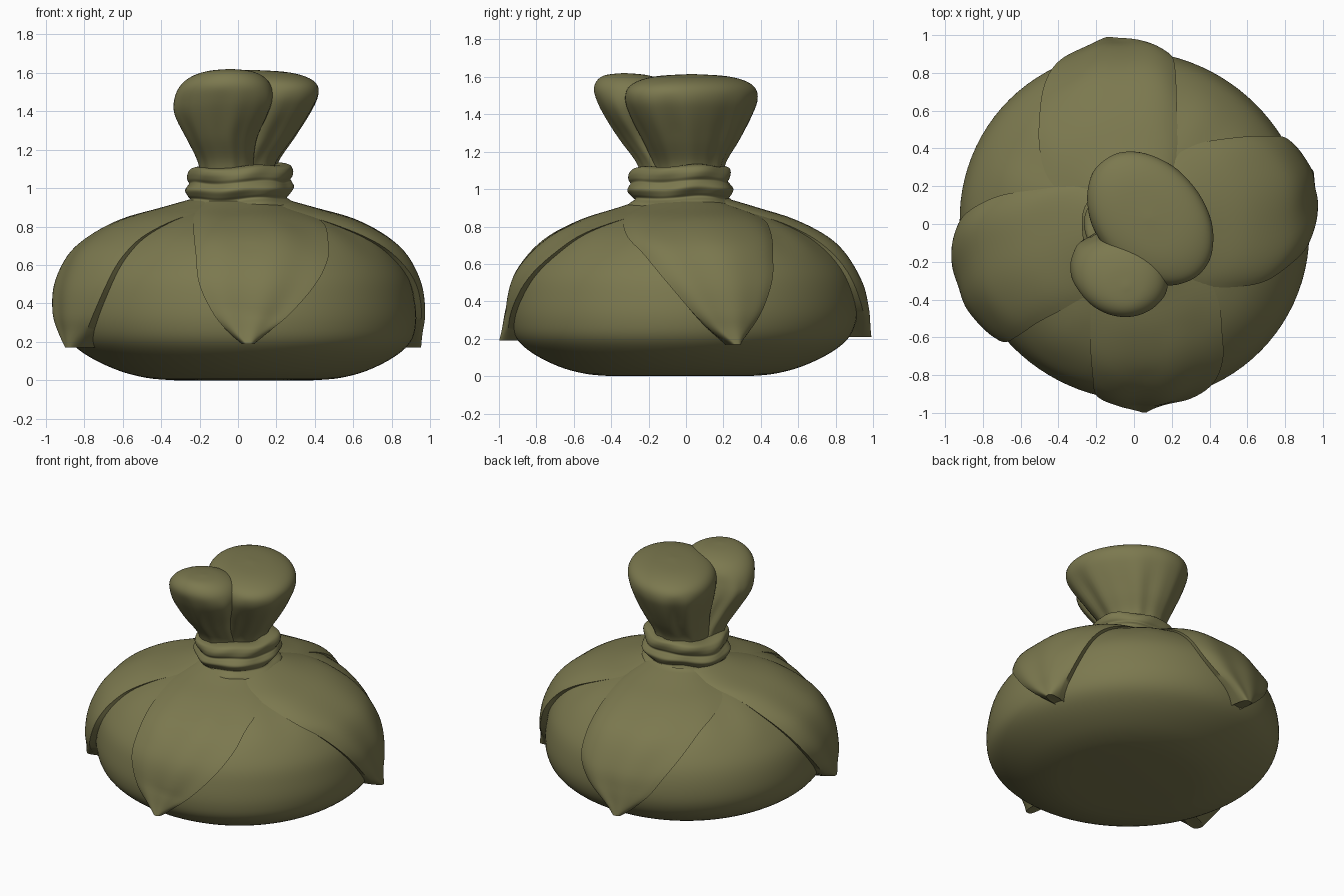
import bpy, bmesh, math

if "Cube" in bpy.data.objects:
    bpy.data.objects.remove(bpy.data.objects["Cube"])

cloth = bpy.data.materials.new("olive cloth")
cloth.diffuse_color = (0.2, 0.19, 0.078, 1)
cloth.use_nodes = True
cloth.node_tree.nodes["Principled BSDF"].inputs["Base Color"].default_value = cloth.diffuse_color


def spline(rows, n):
    """Catmull-Rom resampling of a table of rows, n steps per span."""
    out = []
    for i in range(len(rows) - 1):
        q = [rows[max(i - 1, 0)], rows[i], rows[i + 1], rows[min(i + 2, len(rows) - 1)]]
        for k in range(n):
            t = k / n
            out.append([0.5 * (2 * b + (c - a) * t + (2 * a - 5 * b + 4 * c - d) * t * t
                        + (3 * b - a - 3 * c + d) * t ** 3) for a, b, c, d in zip(*q)])
    return out + [list(rows[-1])]


def grid_object(name, rings, closed, angle=45):
    """Skin a list of point rows; closed rows get end caps."""
    bm = bmesh.new()
    vs = [[bm.verts.new(p) for p in ring] for ring in rings]
    n = len(vs[0])
    for a, b in zip(vs, vs[1:]):
        for j in range(n if closed else n - 1):
            k = (j + 1) % n
            bm.faces.new((a[j], a[k], b[k], b[j]))
    if closed:
        bm.faces.new(vs[0][::-1])
        bm.faces.new(vs[-1])
        bmesh.ops.recalc_face_normals(bm, faces=bm.faces)
    else:
        # make open sheets look outward
        bm.normal_update()
        if sum(f.normal.xy.dot(f.calc_center_median().xy) for f in bm.faces) < 0:
            bmesh.ops.reverse_faces(bm, faces=bm.faces)
    me = bpy.data.meshes.new(name)
    bm.to_mesh(me)
    bm.free()
    me.materials.append(cloth)
    ob = bpy.data.objects.new(name, me)
    bpy.context.collection.objects.link(ob)
    bpy.ops.object.select_all(action='DESELECT')
    ob.select_set(True)
    bpy.context.view_layer.objects.active = ob
    bpy.ops.object.shade_smooth_by_angle(angle=math.radians(angle))
    return ob


def loft(name, rows, warp, n=72, steps=5, rot=0.0):
    """Rings from rows (z, cx, cy, rx, ry); warp(a, z) gives (radius factor, dz)."""
    rings = []
    c, s = math.cos(rot), math.sin(rot)
    for z, cx, cy, rx, ry in spline(rows, steps):
        ring = []
        for j in range(n):
            a = 2 * math.pi * j / n
            f, dz = warp(a + rot, z)
            x, y = rx * f * math.cos(a), ry * f * math.sin(a)
            ring.append((cx + x * c - y * s, cy + x * s + y * c, z + dz))
        rings.append(ring)
    return grid_object(name, rings, True)


# Stuffed body, sagging slightly towards the front right
profile = [(0, .36), (.012, .5), (.05, .645), (.12, .79), (.2, .885), (.3, .922), (.42, .918),
           (.54, .885), (.65, .81), (.74, .712), (.81, .59), (.86, .46), (.9, .32), (.94, .23), (1.05, .2)]
body_curve = spline(profile, 5)


def body_radius(z):
    for (z0, r0), (z1, r1) in zip(body_curve, body_curve[1:]):
        if z0 <= z <= z1:
            return r0 + (r1 - r0) * (z - z0) / (z1 - z0)
    return body_curve[-1][1]


def body_warp(a, z):
    pleat = max(0, 1 - abs(z - .8) / .18)
    return 1 + .01 * pleat * math.sin(14 * a) - .017 * math.sin(2 * a) - .008 * math.sin(a), 0


def sag(z):
    return .03 * max(0, 1 - z / .35)


loft("sack_body", [(z, sag(z), -sag(z), r, r) for z, r in profile], body_warp, n=96)

# Pointed cloth flaps: rows of (z, outer radius, left edge, right edge), seen facing each flap
flaps = {
    "front_flap": (-90, [(.95, .22, -.18, .18), (.9, .37, -.25, .33), (.84, .56, -.24, .43),
                         (.75, .735, -.235, .46), (.65, .84, -.22, .46), (.5, .925, -.2, .39),
                         (.35, .965, -.13, .27), (.25, .985, -.05, .16), (.19, 1.0, .02, .09)]),
    "right_flap": (0, [(.95, .22, -.18, .18), (.9, .4, -.33, .36), (.84, .61, -.37, .48),
                       (.75, .78, -.33, .5), (.65, .885, -.23, .495), (.5, .955, -.1, .475),
                       (.35, .98, .03, .42), (.25, .98, .13, .36), (.17, .99, .24, .31)]),
    "back_flap": (90, [(.95, .22, -.18, .18), (.9, .39, -.26, .36), (.84, .58, -.25, .5),
                       (.75, .755, -.24, .51), (.65, .86, -.23, .49), (.5, .945, -.2, .42),
                       (.38, .975, -.11, .35), (.28, .99, .02, .26), (.21, 1.0, .1, .18)]),
    "left_flap": (180, [(.95, .22, -.18, .18), (.9, .4, -.25, .36), (.84, .61, -.2, .48),
                        (.75, .78, -.16, .56), (.65, .89, -.1, .62), (.5, .965, 0, .65),
                        (.35, .99, .13, .61), (.25, .985, .24, .54), (.17, .985, .37, .46)]),
}
for name, (deg, rows) in flaps.items():
    rings, pts = [], spline(rows, 5)
    for i, (z, r_out, l, r) in enumerate(pts + [pts[-1]]):
        tip = i == len(pts)
        t = min(i / (len(pts) - 1), 1)
        ring = []
        # first and last columns, and the last row, tuck the hem into the body
        for j in range(-1, 26):
            k = max(0, min(24, j))
            u = k / 12 - 1
            lat = l + (r - l) * k / 24
            a = math.radians(deg) + math.asin(max(-.95, min(.95, lat / r_out)))
            rb = body_radius(z) * body_warp(a, z)[0] + .012 + .018 * min(1, 3 * t)
            w = 1 - abs(u) ** 4 * (1 - .3 * t * t)
            rad = rb + (max(r_out, rb) - rb) * w + .005 * math.sin(u * 7) * (1 - t) * t * 4
            if tip or j != k:
                rad = rb - .08
            ring.append((rad * math.cos(a), rad * math.sin(a),
                         z - .01 * abs(u) ** 4 * (1 - t) + .015 * tip))
        rings.append(ring)
    grid_object(name, rings, False)


# Wrapped neck tie
def tie_warp(a, z):
    return (1 + .03 * math.sin(3 * a + 18 * z) + .018 * math.sin(7 * a - 30 * z),
            .01 * math.sin(a + 1) + .006 * math.sin(4 * a))


tie = [(.89, .3), (.92, .285), (.945, .25), (.965, .265), (.995, .283), (1.02, .27),
       (1.035, .26), (1.055, .27), (1.085, .272), (1.11, .255), (1.118, .2), (1.1, .14)]
loft("neck_tie", [(z, .01, -.025, r, r) for z, r in tie], tie_warp, n=80)


# Two gathered puffs above the tie
def puff_warp(a, z):
    fade = max(0, min(1, (1.52 - z) / .2))
    return 1 + .025 * fade * (math.sin(8 * a) + .6 * math.sin(13 * a + 1)), 0


loft("large_puff", [(1.04, .01, .02, .18, .17), (1.14, .02, .02, .2, .18), (1.26, .05, .03, .275, .215),
                    (1.4, .075, .03, .36, .265), (1.48, .085, .03, .393, .285), (1.54, .088, .03, .38, .275),
                    (1.58, .085, .03, .315, .23), (1.605, .08, .03, .2, .14), (1.615, .08, .03, .01, .01)],
     puff_warp, rot=math.radians(-50))
loft("small_puff", [(1.04, -.05, -.09, .14, .14), (1.14, -.06, -.12, .15, .14), (1.26, -.08, -.18, .19, .165),
                    (1.38, -.085, -.235, .25, .185), (1.46, -.075, -.265, .262, .2), (1.53, -.065, -.285, .24, .205),
                    (1.58, -.055, -.3, .19, .175), (1.61, -.045, -.32, .11, .11), (1.62, -.04, -.33, .01, .01)],
     puff_warp, rot=math.radians(-15))
